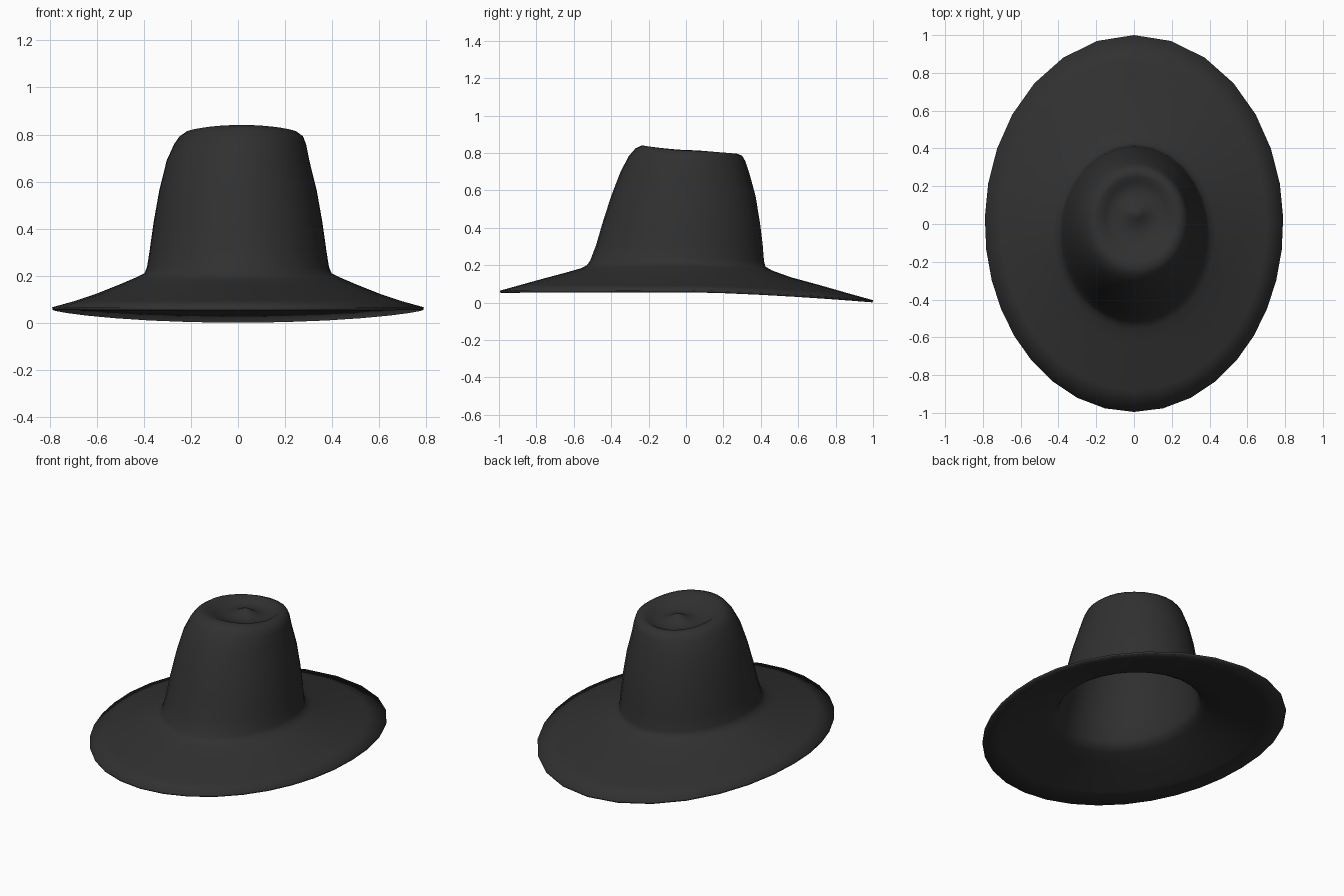
import bpy, bmesh, math

if "Cube" in bpy.data.objects:
    bpy.data.objects.remove(bpy.data.objects["Cube"])

SEG = 32
# Rings from brim edge to crown dent: half width, front y, back y, z at front, side, back
RINGS = [
    (.79, -.995, 1.0, .064, .067, .013),
    (.70, -.88, .86, .096, .092, .052),
    (.60, -.75, .71, .132, .125, .095),
    (.50, -.63, .56, .164, .165, .136),
    (.43, -.56, .46, .184, .195, .172),
    (.397, -.53, .425, .200, .212, .192),
    (.386, -.512, .417, .225, .24, .222),
    (.375, -.48, .41, .31, .31, .31),
    (.358, -.445, .395, .43, .43, .43),
    (.335, -.40, .372, .57, .56, .57),
    (.303, -.35, .342, .70, .69, .68),
    (.280, -.305, .318, .785, .76, .755),
    (.262, -.27, .30, .825, .793, .785),
    (.235, -.235, .275, .841, .812, .796),
    (.205, -.20, .25, .835, .815, .793),
    (.165, -.14, .22, .808, .787, .772),
    (.12, -.07, .17, .780, .772, .766),
    (.07, -.01, .125, .782, .780, .776),
    (.03, .03, .085, .803, .803, .800),
]

bm = bmesh.new()


def add_ring(hx, yf, yb, zf, zs, zb):
    verts = []
    shift = .015 * max(0, min(1, (zs - .7) / .1))  # crown top leans slightly to one side
    for i in range(SEG):
        a = 2 * math.pi * i / SEG
        a += math.radians(8 * math.sin(a) + 4 * math.sin(2 * a))
        c = math.cos(a)
        z = zs + ((zb if c > 0 else zf) - zs) * abs(c) ** 1.5
        verts.append(bm.verts.new((hx * math.sin(a) + shift,
                                   (yf + yb) / 2 + (yb - yf) / 2 * c, z)))
    return verts


# Brim and crown as one lofted felt sheet
loops = [add_ring(*r) for r in RINGS]
for lo, hi in zip(loops, loops[1:]):
    for i in range(SEG):
        j = (i + 1) % SEG
        bm.faces.new((lo[i], lo[j], hi[j], hi[i]))
# Small peak in the middle of the dent
tip = bm.verts.new((.015, .058, .815))
for i in range(SEG):
    bm.faces.new((loops[-1][i], loops[-1][(i + 1) % SEG], tip))

bmesh.ops.recalc_face_normals(bm, faces=bm.faces)
bm.normal_update()
if tip.normal.z < 0:
    bmesh.ops.reverse_faces(bm, faces=bm.faces)

mesh = bpy.data.meshes.new("hat")
bm.to_mesh(mesh)
bm.free()
hat = bpy.data.objects.new("hat", mesh)
bpy.context.collection.objects.link(hat)

# Felt thickness, inward
solid = hat.modifiers.new("thickness", 'SOLIDIFY')
solid.thickness = .012
solid.offset = -1

felt = bpy.data.materials.new("black_felt")
felt.diffuse_color = (.03, .03, .03, 1)
felt.use_nodes = True
felt.node_tree.nodes["Principled BSDF"].inputs["Base Color"].default_value = felt.diffuse_color
mesh.materials.append(felt)

bpy.context.view_layer.objects.active = hat
hat.select_set(True)
bpy.ops.object.shade_smooth_by_angle(angle=math.radians(60))
